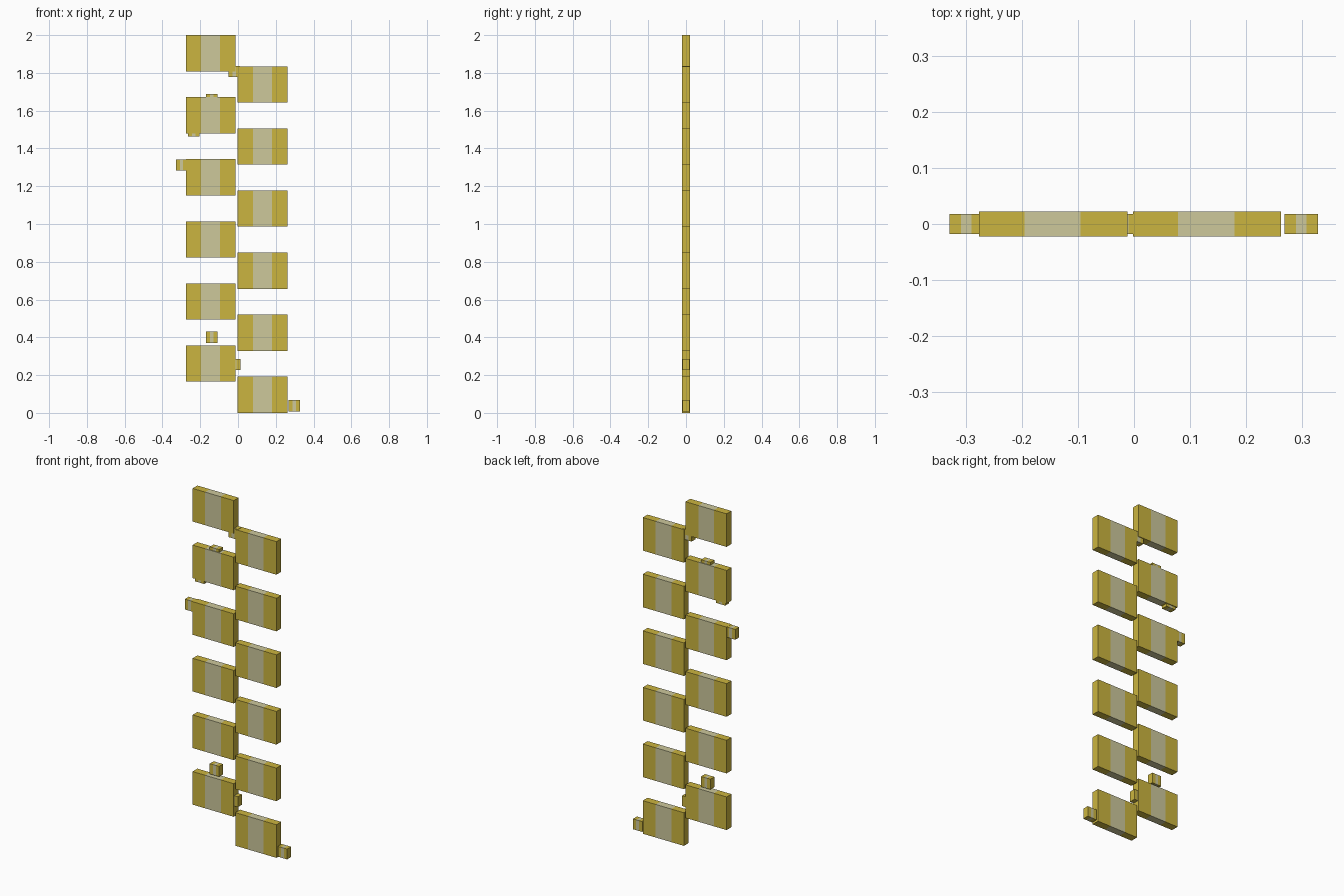
import bpy
import bmesh
from mathutils import Matrix, Vector

cube = bpy.data.objects.get("Cube")
if cube:
    bpy.data.objects.remove(cube, do_unlink=True)


def make_material(name, rgb):
    mat = bpy.data.materials.new(name)
    mat.use_nodes = True
    color = (*rgb, 1.0)
    mat.diffuse_color = color
    mat.node_tree.nodes["Principled BSDF"].inputs["Base Color"].default_value = color
    return mat


GOLD = make_material("gold", (0.60, 0.46, 0.05))
PALE = make_material("pale_khaki", (0.61, 0.58, 0.33))


def banded_block(name, left, bottom, size, band):
    """Box with a pale vertical band; band holds its start and end as fractions of the width."""
    width, depth, height = size
    bm = bmesh.new()
    bmesh.ops.create_cube(bm, size=1, matrix=Matrix.Diagonal((width, depth, height, 1)))
    cuts = [(fraction - 0.5) * width for fraction in band]
    for x in cuts:
        bmesh.ops.bisect_plane(bm, geom=bm.verts[:] + bm.edges[:] + bm.faces[:],
                               plane_co=Vector((x, 0, 0)), plane_no=Vector((1, 0, 0)))
    for face in bm.faces:
        x = face.calc_center_median().x
        face.material_index = int(cuts[0] < x < cuts[1])
    mesh = bpy.data.meshes.new(name)
    bm.to_mesh(mesh)
    bm.free()
    mesh.materials.append(GOLD)
    mesh.materials.append(PALE)
    obj = bpy.data.objects.new(name, mesh)
    obj.location = (left + width / 2, 0, bottom + height / 2)
    bpy.context.collection.objects.link(obj)


# Two staggered columns of slabs
SLAB = (0.264, 0.044, 0.192)
PITCH = 0.3286
for side, left, base in (("right", -0.276, 0.165), ("left", -0.002, 0.0)):
    for i in range(6):
        banded_block(f"{side}_slab_{i + 1}", left, base + i * PITCH, SLAB, (0.305, 0.685))

# Small blocks scattered around the slabs
SMALL = (0.06, 0.036, 0.06)
spots = [(0.268, 0.007), (-0.048, 0.226), (-0.169, 0.37), (-0.329, 1.282),
         (-0.265, 1.463), (-0.169, 1.628), (-0.049, 1.777)]
for i, (left, bottom) in enumerate(spots):
    banded_block(f"small_block_{i + 1}", left, bottom, SMALL, (0.35, 0.65))
